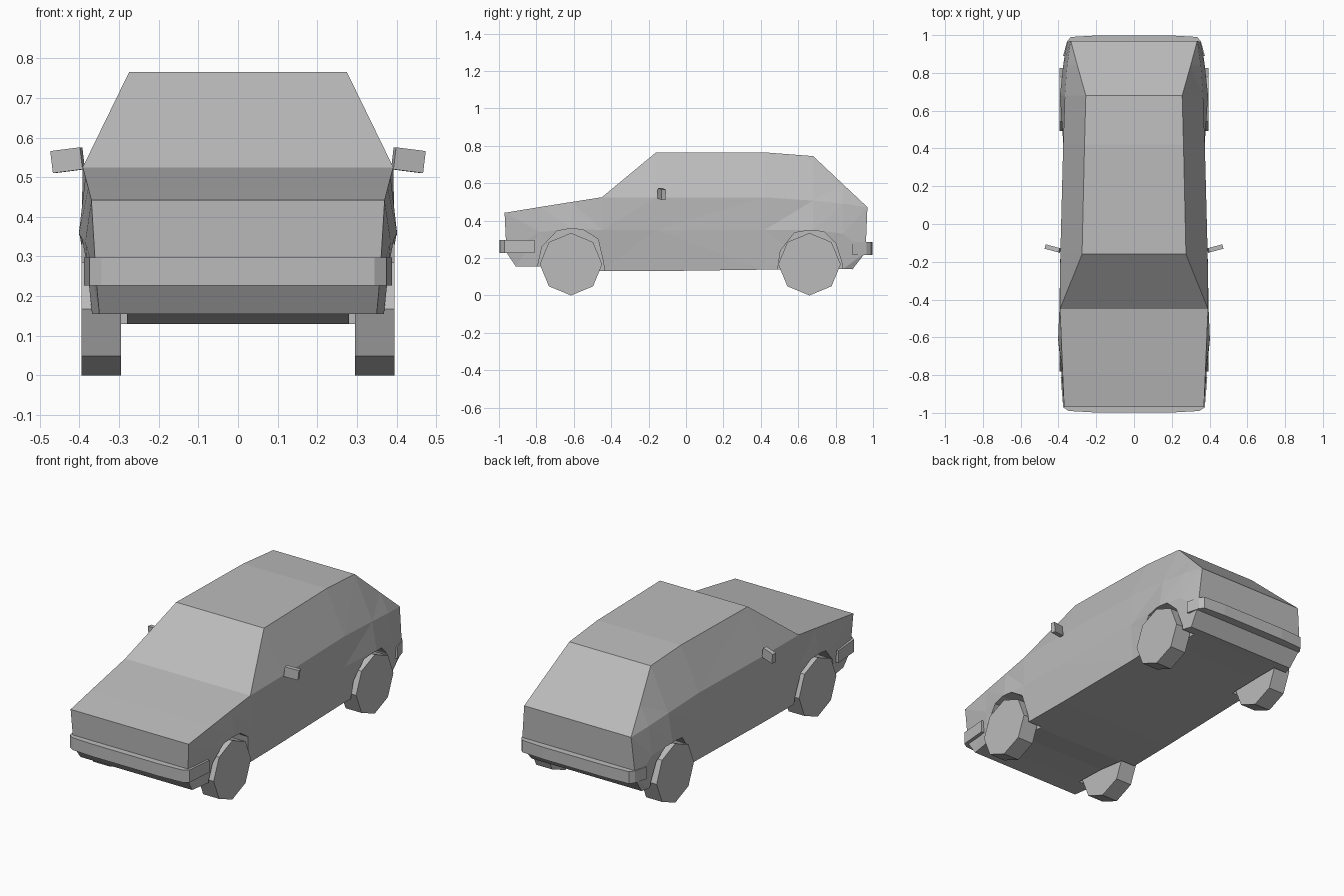
import bpy, bmesh
from math import radians
from mathutils import Matrix, Vector

cube = bpy.data.objects.get("Cube")
if cube:
    bpy.data.objects.remove(cube, do_unlink=True)

grey = bpy.data.materials.new("plain grey")
grey.use_nodes = True
COLOUR = (0.5, 0.5, 0.5, 1)
grey.diffuse_color = COLOUR
grey.node_tree.nodes["Principled BSDF"].inputs["Base Color"].default_value = COLOUR


def finish(name, bm):
    bmesh.ops.recalc_face_normals(bm, faces=bm.faces)
    mesh = bpy.data.meshes.new(name)
    bm.to_mesh(mesh)
    bm.free()
    mesh.materials.append(grey)
    obj = bpy.data.objects.new(name, mesh)
    bpy.context.collection.objects.link(obj)
    return obj


def prism(name, outline, offset):
    """Extrude a flat outline of 3D points by an offset."""
    bm = bmesh.new()
    face = bm.faces.new([bm.verts.new(p) for p in outline])
    ext = bmesh.ops.extrude_face_region(bm, geom=[face], use_keep_orig=True)
    moved = [g for g in ext["geom"] if isinstance(g, bmesh.types.BMVert)]
    bmesh.ops.translate(bm, verts=moved, vec=offset)
    return finish(name, bm)


# Body: half sections along y, each roof, belt, flank and sill as (x, y, z)
def section(y, roof, belt, flank, sill, flank_y=None, sill_y=None):
    ys = (y, y, flank_y or y, sill_y or y)
    half = [(x, v, z) for (x, z), v in zip((roof, belt, flank, sill), ys)]
    return half + [(-x, v, z) for x, v, z in reversed(half)]


nose, cowl, tail = (.37, .442), (.392, .525), (.335, .472)
sections = [
    section(-.97, nose, nose, (.357, .23), (.35, .155), -.96, -.91),
    section(-.78, (.378, .473), (.378, .473), (.385, .34), (.37, .155)),
    section(-.61, (.385, .5), (.385, .5), (.402, .355), (.38, .15)),
    section(-.45, cowl, cowl, (.395, .35), (.37, .13)),
    section(-.16, (.275, .765), (.39, .525), (.386, .35), (.366, .13)),
    section(.42, (.262, .765), (.375, .525), (.374, .35), (.36, .138)),
    section(.68, (.255, .745), (.366, .507), (.392, .35), (.372, .142)),
    section(.84, (.3, .594), (.354, .49), (.375, .33), (.36, .142)),
    section(.97, tail, tail, (.357, .23), (.345, .14), .96, .89),
]
bm = bmesh.new()
rings = [[bm.verts.new(p) for p in s] for s in sections]
n = len(rings[0])
for a, b in zip(rings, rings[1:]):
    for i in range(n):
        j = (i + 1) % n
        bm.faces.new((a[i], a[j], b[j], b[i]))
for ring in (rings[0], rings[-1]):
    for i in range(n // 2 - 1):
        bm.faces.new((ring[i], ring[i + 1], ring[n - 2 - i], ring[n - 1 - i]))
bmesh.ops.remove_doubles(bm, verts=bm.verts, dist=0.0005)
bmesh.ops.triangulate(bm, faces=bm.faces)
body = finish("body", bm)

# Wheel arches cut into both flanks
ARCH_FRONT = [(-.795, 0), (-.79, .17), (-.77, .26), (-.69, .345), (-.62, .357),
              (-.55, .352), (-.47, .3), (-.44, .17), (-.435, 0)]
ARCH_REAR = [(.485, 0), (.49, .14), (.505, .24), (.58, .335), (.65, .347),
             (.735, .342), (.8, .28), (.835, .17), (.84, 0)]
cutters = []
for side in (1, -1):
    for arch in (ARCH_FRONT, ARCH_REAR):
        cutter = prism("arch_cutter", [(side * .28, y, z) for y, z in arch],
                       Vector((side * .3, 0, 0)))
        cutter.hide_render = True
        cutters.append(cutter)
        cut = body.modifiers.new("arch", "BOOLEAN")
        cut.operation, cut.solver, cut.object = "DIFFERENCE", "EXACT", cutter

# Bake the cuts and drop the cutters
evaluated = body.evaluated_get(bpy.context.evaluated_depsgraph_get())
baked = bpy.data.meshes.new_from_object(evaluated)
body.modifiers.clear()
body.data = baked
for cutter in cutters:
    bpy.data.objects.remove(cutter, do_unlink=True)


# Bumpers wrapping round the nose and tail
def bumper(name, half, bottom, height):
    outline = half + [(-x, y) for x, y in reversed(half)]
    prism(name, [(x, y, bottom) for x, y in outline], Vector((0, 0, height)))


bumper("front_bumper", [(.2, -.998), (.345, -.99), (.375, -.97), (.388, -.81),
                        (.35, -.81)], .227, .07)
bumper("rear_bumper", [(.2, .998), (.335, .99), (.355, .965), (.375, .89),
                       (.34, .89)], .217, .068)

# Wheels and door mirrors, both sides
for side, label in ((1, "left"), (-1, "right")):
    for y, end in ((-.615, "front"), (.66, "rear")):
        bm = bmesh.new()
        place = Matrix.Translation((side * .345, y, .167)) @ Matrix.Rotation(radians(90), 4, "Y")
        bmesh.ops.create_cone(bm, cap_ends=True, segments=8, radius1=.167,
                              radius2=.167, depth=.1, matrix=place)
        finish(f"{end}_{label}_wheel", bm)
    bm = bmesh.new()
    place = (Matrix.Translation((side * .43, -.13, .543))
             @ Matrix.Rotation(side * radians(15), 4, "Z")
             @ Matrix.Rotation(side * radians(7), 4, "Y")
             @ Matrix.Diagonal((.078, .024, .056, 1)))
    bmesh.ops.create_cube(bm, size=1, matrix=place)
    finish(f"{label}_door_mirror", bm)
